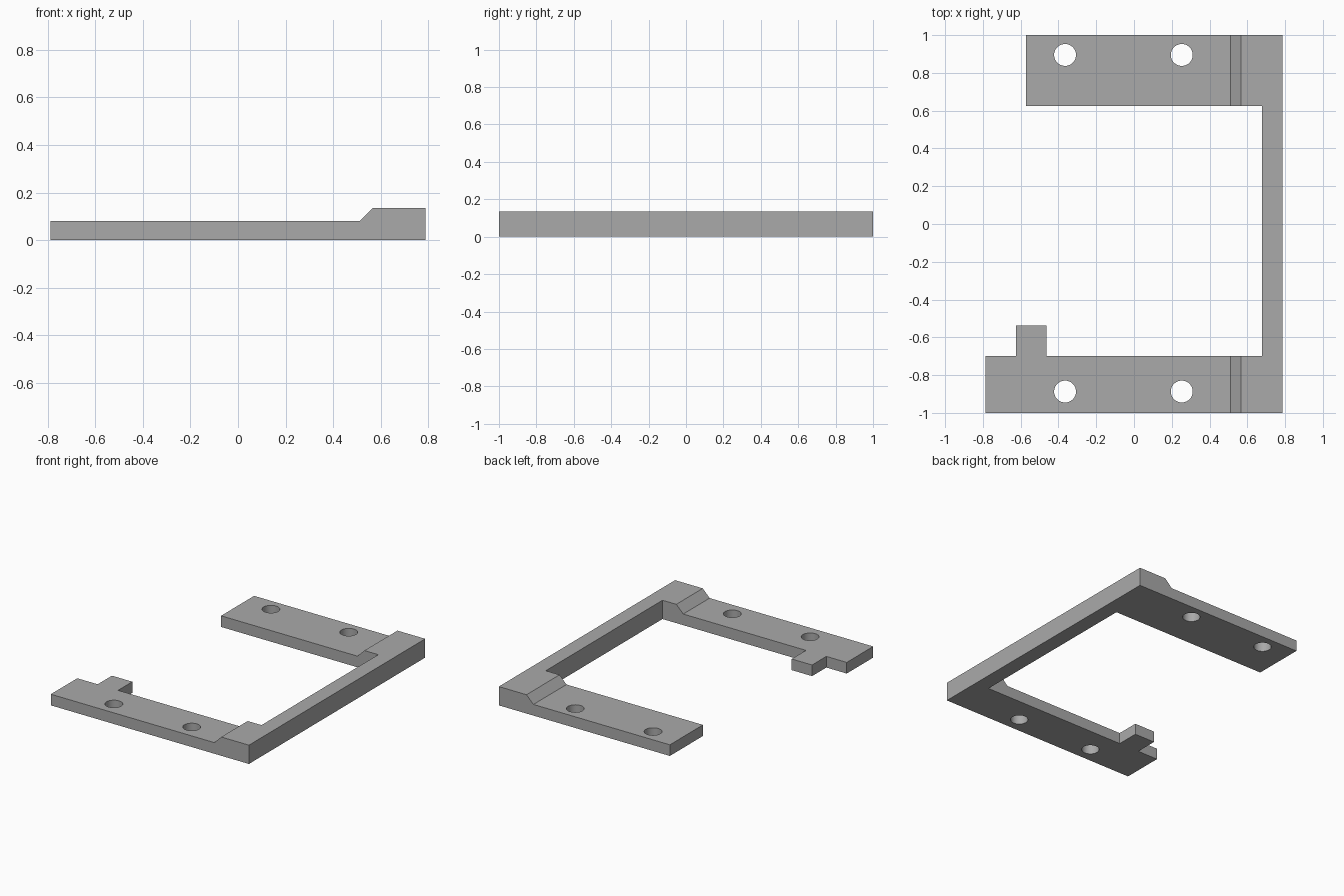
import bpy, bmesh, math
from mathutils import Vector

cube = bpy.data.objects.get("Cube")
if cube:
    bpy.data.objects.remove(cube, do_unlink=True)

grey = bpy.data.materials.new("plain grey")
grey.use_nodes = True
colour = (0.40, 0.40, 0.40, 1)
grey.diffuse_color = colour
grey.node_tree.nodes["Principled BSDF"].inputs["Base Color"].default_value = colour


def prism(name, points, offset):
    """Extrude a flat outline along the offset vector."""
    bm = bmesh.new()
    face = bm.faces.new([bm.verts.new(p) for p in points])
    extruded = bmesh.ops.extrude_face_region(bm, geom=[face])["geom"]
    verts = [v for v in extruded if isinstance(v, bmesh.types.BMVert)]
    bmesh.ops.translate(bm, verts=verts, vec=Vector(offset))
    bmesh.ops.recalc_face_normals(bm, faces=bm.faces)
    mesh = bpy.data.meshes.new(name)
    bm.to_mesh(mesh)
    bm.free()
    mesh.materials.append(grey)
    obj = bpy.data.objects.new(name, mesh)
    bpy.context.collection.objects.link(obj)
    return obj


def combine(target, tool, operation):
    """Apply a boolean and remove the helper solid."""
    tool.hide_render = True
    mod = target.modifiers.new(operation.lower(), "BOOLEAN")
    mod.object, mod.operation, mod.solver = tool, operation, "EXACT"
    bpy.context.view_layer.objects.active = target
    bpy.ops.object.modifier_apply(modifier=mod.name)
    bpy.data.objects.remove(tool, do_unlink=True)


# Bracket plan: two arms, a side rail and a small tab
plan = [(-0.787, -1), (0.787, -1), (0.787, 1), (-0.572, 1), (-0.572, 0.625),
        (0.677, 0.625), (0.677, -0.7), (-0.463, -0.7), (-0.463, -0.538),
        (-0.625, -0.538), (-0.625, -0.7), (-0.787, -0.7)]
bracket = prism("bracket_frame", [(x, y, 0) for x, y in plan], (0, 0, 0.2))

# Height profile: thin arms with a sloped step up to the rail
profile = [(-1, 0), (1, 0), (1, 0.135), (0.567, 0.135), (0.512, 0.08), (-1, 0.08)]
combine(bracket, prism("height_profile", [(x, -2, z) for x, z in profile], (0, 4, 0)),
        "INTERSECT")

# Screw holes through both arms
for y in (-0.887, 0.895):
    for x in (-0.365, 0.253):
        ring = [(x + 0.058 * math.cos(a), y + 0.058 * math.sin(a), -0.1)
                for a in (math.tau * i / 48 for i in range(48))]
        combine(bracket, prism("hole_cutter", ring, (0, 0, 0.4)), "DIFFERENCE")

bpy.ops.object.select_all(action="DESELECT")
bracket.select_set(True)
bpy.context.view_layer.objects.active = bracket
bpy.ops.object.shade_smooth_by_angle(angle=math.radians(30))
